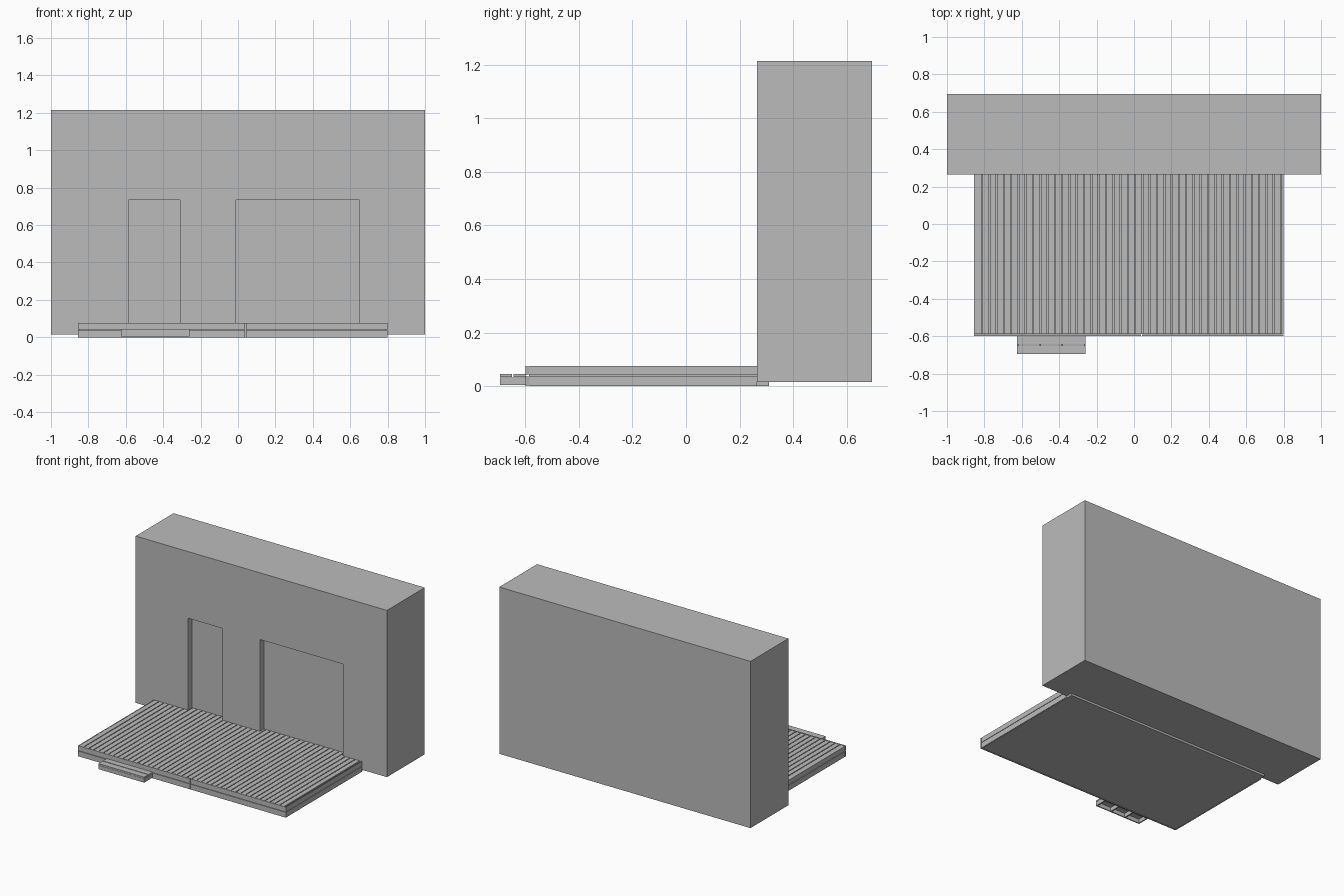
import bpy

old = bpy.data.objects.get("Cube")
if old:
    bpy.data.objects.remove(old, do_unlink=True)

GREY = (0.5, 0.5, 0.5, 1)
mat = bpy.data.materials.new("plain grey")
mat.use_nodes = True
mat.diffuse_color = GREY
mat.node_tree.nodes["Principled BSDF"].inputs["Base Color"].default_value = GREY


def box(name, x, y, z):
    """Box spanning the given (low, high) pairs."""
    bpy.ops.mesh.primitive_cube_add(size=1, location=[sum(s) / 2 for s in (x, y, z)])
    ob = bpy.context.object
    ob.name = name
    ob.scale = [s[1] - s[0] for s in (x, y, z)]
    bpy.ops.object.transform_apply(location=False, rotation=False, scale=True)
    ob.data.materials.append(mat)
    return ob


LEFT, RIGHT = -0.855, 0.80
FRONT, WALL, BACK = -0.595, 0.265, 0.695
RECESS = 0.31
FLOOR, TOP = 0.015, 1.215

# House wall: one front profile with two door notches, extruded to the recess
DOORS = [(-0.585, -0.31), (-0.01, 0.65)]
HEAD = 0.735
outline = [(-1, TOP), (-1, FLOOR)]
for a, b in DOORS:
    outline += [(a, FLOOR), (a, HEAD), (b, HEAD), (b, FLOOR)]
outline += [(1, FLOOR), (1, TOP)]
n = len(outline)
verts = [(x, y, z) for y in (WALL, RECESS) for x, z in outline]
faces = [tuple(range(n))]
faces += [(i, i + n, (i + 1) % n + n, (i + 1) % n) for i in range(n)]
mesh = bpy.data.meshes.new("wall_front")
mesh.from_pydata(verts, [], faces)
mesh.materials.append(mat)
wall = bpy.data.objects.new("wall_front", mesh)
bpy.context.collection.objects.link(wall)
box("wall_body", (-1, 1), (RECESS, BACK), (FLOOR, TOP))

# Deck base under the boards
box("deck_base", (LEFT + 0.008, RIGHT - 0.008), (FRONT + 0.008, RECESS), (0, 0.06))

# Deck boards running front to back
PITCH, GAP = 0.039, 0.006
board = box("deck_boards", (LEFT + 0.006, LEFT + 0.006 + PITCH - GAP),
            (FRONT + 0.006, RECESS), (0.06, 0.075))
array = board.modifiers.new("repeat", "ARRAY")
array.count = 42
array.use_relative_offset = False
array.use_constant_offset = True
array.constant_offset_displace = (PITCH, 0, 0)

# Edge boards in two rows, the front ones jointed near the middle
JOINT = 0.04
for row, z in (("lower", (0, 0.038)), ("upper", (0.041, 0.076))):
    box(f"front_edge_{row}_right", (LEFT, JOINT - 0.002), (FRONT - 0.004, FRONT + 0.004), z)
    box(f"front_edge_{row}_left", (JOINT + 0.002, RIGHT), (FRONT - 0.004, FRONT + 0.004), z)
    box(f"side_edge_{row}_right", (LEFT, LEFT + 0.005), (FRONT + 0.006, WALL), z)
    box(f"side_edge_{row}_left", (RIGHT - 0.005, RIGHT), (FRONT + 0.006, WALL), z)

# Step: two treads over a hollow frame
SX, SY = (-0.625, -0.26), (-0.695, -0.60)
for name, y in (("front", (SY[0], -0.649)), ("back", (-0.644, SY[1]))):
    box(f"step_tread_{name}", SX, y, (0.034, 0.045))
box("step_front", SX, (SY[0], SY[0] + 0.008), (0.005, 0.033))
box("step_back", SX, (SY[1] - 0.008, SY[1]), (0.005, 0.033))
for i in range(4):
    x = SX[0] + i * (SX[1] - SX[0] - 0.008) / 3
    box(f"step_rib_{i + 1}", (x, x + 0.008), (SY[0] + 0.008, SY[1] - 0.008), (0.005, 0.033))
